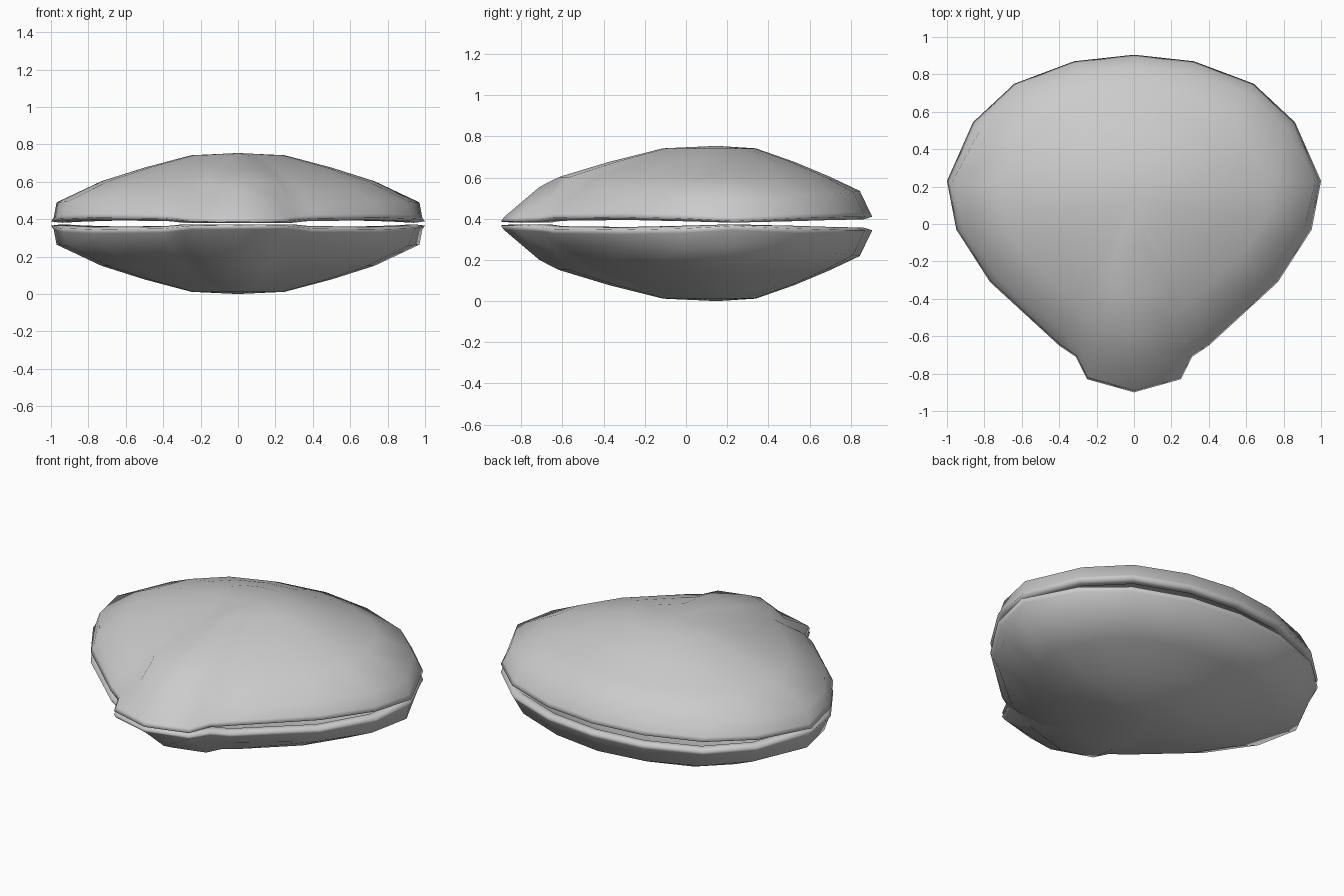
import bpy, bmesh

if "Cube" in bpy.data.objects:
    bpy.data.objects.remove(bpy.data.objects["Cube"], do_unlink=True)

# One flat shell colour
grey = bpy.data.materials.new("shell_grey")
grey.use_nodes = True
grey.diffuse_color = (0.6, 0.6, 0.6, 1)
grey.node_tree.nodes["Principled BSDF"].inputs["Base Color"].default_value = (0.6, 0.6, 0.6, 1)

CY = 0.15      # y of the dome's centre
MID = 0.377    # height of the plane between the valves

# Left half of the outline, back to front:
# x, y, rim height, scale and height of the shoulder above the rim
HALF = [
    (0.00, 0.905, 0.410, 0.92, 0.535),
    (0.32, 0.87, 0.410, 0.92, 0.53),
    (0.64, 0.75, 0.408, 0.93, 0.52),
    (0.86, 0.545, 0.402, 0.945, 0.505),
    (1.00, 0.23, 0.388, 0.97, 0.49),
    (0.95, -0.03, 0.402, 0.96, 0.495),
    (0.77, -0.31, 0.408, 0.95, 0.495),
    (0.40, -0.65, 0.404, 0.93, 0.48),
    (0.31, -0.71, 0.395, 0.90, 0.48),
    (0.25, -0.83, 0.388, 0.82, 0.505),
    (0.00, -0.90, 0.386, 0.82, 0.555),
]
OUTLINE = HALF + [(-p[0],) + p[1:] for p in HALF[-2:0:-1]]


def ring(bm, scale, height):
    """Ring of vertices; scale and height are functions of an outline point."""
    return [bm.verts.new((p[0] * scale(p), CY + (p[1] - CY) * scale(p), height(p)))
            for p in OUTLINE]


def make_valve(name, flip):
    bm = bmesh.new()
    # Interior, inner lip, rim edge, outer lip, shoulder, then the dome
    rings = [
        ring(bm, lambda p: 0.45, lambda p: 0.62),
        ring(bm, lambda p: 0.80, lambda p: 0.50),
        ring(bm, lambda p: 0.94, lambda p: max(p[2] - 0.014, 0.381)),
        ring(bm, lambda p: 1.0, lambda p: p[2]),
        ring(bm, lambda p: 0.985, lambda p: p[2] + 0.022),
        ring(bm, lambda p: p[3], lambda p: p[4]),
    ]
    for s, z in ((0.73, 0.603), (0.50, 0.676), (0.25, 0.742)):
        rings.append(ring(bm, lambda p, s=s: s, lambda p, z=z: z))
    n = len(OUTLINE)
    for a, b in zip(rings, rings[1:]):
        for i in range(n):
            j = (i + 1) % n
            bm.faces.new((a[i], a[j], b[j], b[i]))
    # Close the dome outside and inside
    for r, z in ((rings[-1], 2 * MID), (rings[0], 0.66)):
        tip = bm.verts.new((0, CY, z))
        for i in range(n):
            bm.faces.new((r[i], r[(i + 1) % n], tip))
    if flip:
        for v in bm.verts:
            v.co.z = 2 * MID - v.co.z
    bmesh.ops.recalc_face_normals(bm, faces=bm.faces)
    for f in bm.faces:
        f.smooth = True
    mesh = bpy.data.meshes.new(name)
    bm.to_mesh(mesh)
    bm.free()
    mesh.materials.append(grey)
    obj = bpy.data.objects.new(name, mesh)
    bpy.context.collection.objects.link(obj)


make_valve("upper_shell", False)
make_valve("lower_shell", True)
